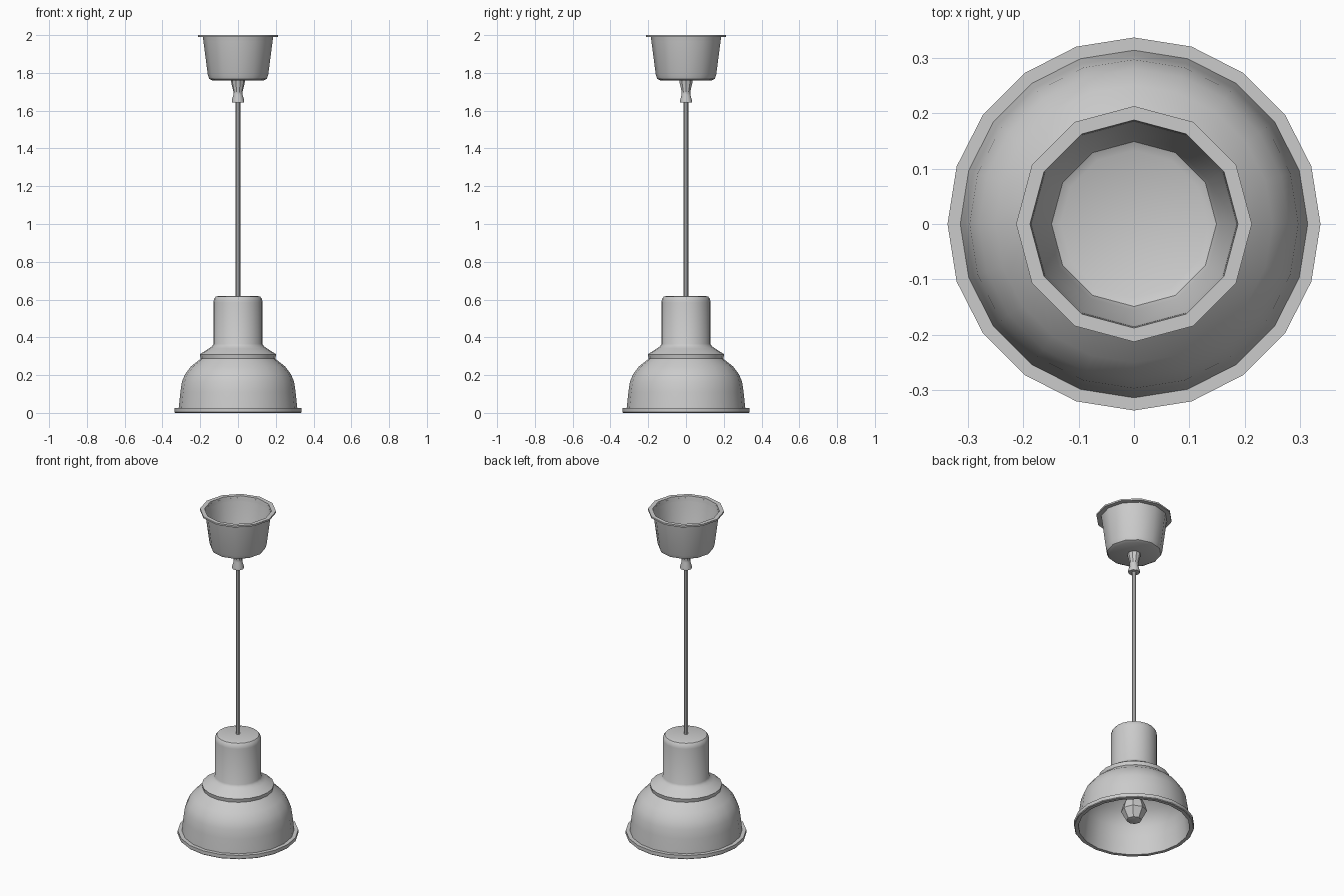
import bpy, bmesh, math


def lathe(name, profile, sides, angle=35):
    """Revolve (radius, z) points about z; radius 0 makes a pole."""
    bm = bmesh.new()
    rings = []
    for r, z in profile:
        if r == 0:
            rings.append([bm.verts.new((0, 0, z))] * sides)
        else:
            rings.append([bm.verts.new((r * math.cos(2 * math.pi * i / sides),
                                        r * math.sin(2 * math.pi * i / sides), z))
                          for i in range(sides)])
    for a, b in zip(rings, rings[1:]):
        for i in range(sides):
            j = (i + 1) % sides
            corners = list(dict.fromkeys((a[i], a[j], b[j], b[i])))
            if len(corners) > 2:
                bm.faces.new(corners)
    bmesh.ops.recalc_face_normals(bm, faces=bm.faces)
    mesh = bpy.data.meshes.new(name)
    bm.to_mesh(mesh)
    bm.free()
    ob = bpy.data.objects.new(name, mesh)
    bpy.context.collection.objects.link(ob)
    bpy.ops.object.select_all(action='DESELECT')
    ob.select_set(True)
    bpy.context.view_layer.objects.active = ob
    bpy.ops.object.shade_smooth_by_angle(angle=math.radians(angle))
    return ob


# Ceiling canopy: open cup with a thin flange
lathe("ceiling_canopy", [
    (0, 1.76), (0.135, 1.76), (0.152, 1.768), (0.160, 1.79),
    (0.186, 1.99), (0.213, 1.99), (0.213, 2.0), (0.188, 2.0),
    (0.156, 1.793), (0.149, 1.774), (0.133, 1.766), (0, 1.766)], 12)

# Cord grip and cord
lathe("cord_grip", [
    (0, 1.762), (0.038, 1.762), (0.035, 1.745), (0.024, 1.70), (0.024, 1.685),
    (0.033, 1.655), (0.033, 1.642), (0, 1.642)], 10)
lathe("cord", [(0, 0.615), (0.012, 0.615), (0.012, 1.65), (0, 1.65)], 8)

# Shade: neck, overhanging collar, dome and rim, with an inner wall
lathe("shade", [
    (0, 0.62), (0.10, 0.62), (0.118, 0.615), (0.127, 0.603), (0.13, 0.585),
    (0.13, 0.365), (0.137, 0.352), (0.155, 0.341), (0.202, 0.31), (0.198, 0.288),
    (0.206, 0.28), (0.25, 0.245), (0.28, 0.205), (0.297, 0.165),
    (0.305, 0.11), (0.314, 0.025),
    (0.337, 0.025), (0.337, 0.004), (0.333, 0), (0.312, 0),
    (0.30, 0.11), (0.291, 0.163), (0.275, 0.202), (0.246, 0.24),
    (0.20, 0.276), (0.15, 0.31), (0.125, 0.35), (0.125, 0.60), (0, 0.612)], 20)

# Lamp socket and faceted bulb
lathe("socket", [(0, 0.60), (0.045, 0.60), (0.045, 0.27), (0, 0.27)], 12)
lathe("bulb", [
    (0, 0.03), (0.042, 0.043), (0.073, 0.10), (0.062, 0.14),
    (0.038, 0.19), (0.034, 0.28), (0, 0.28)], 8)
